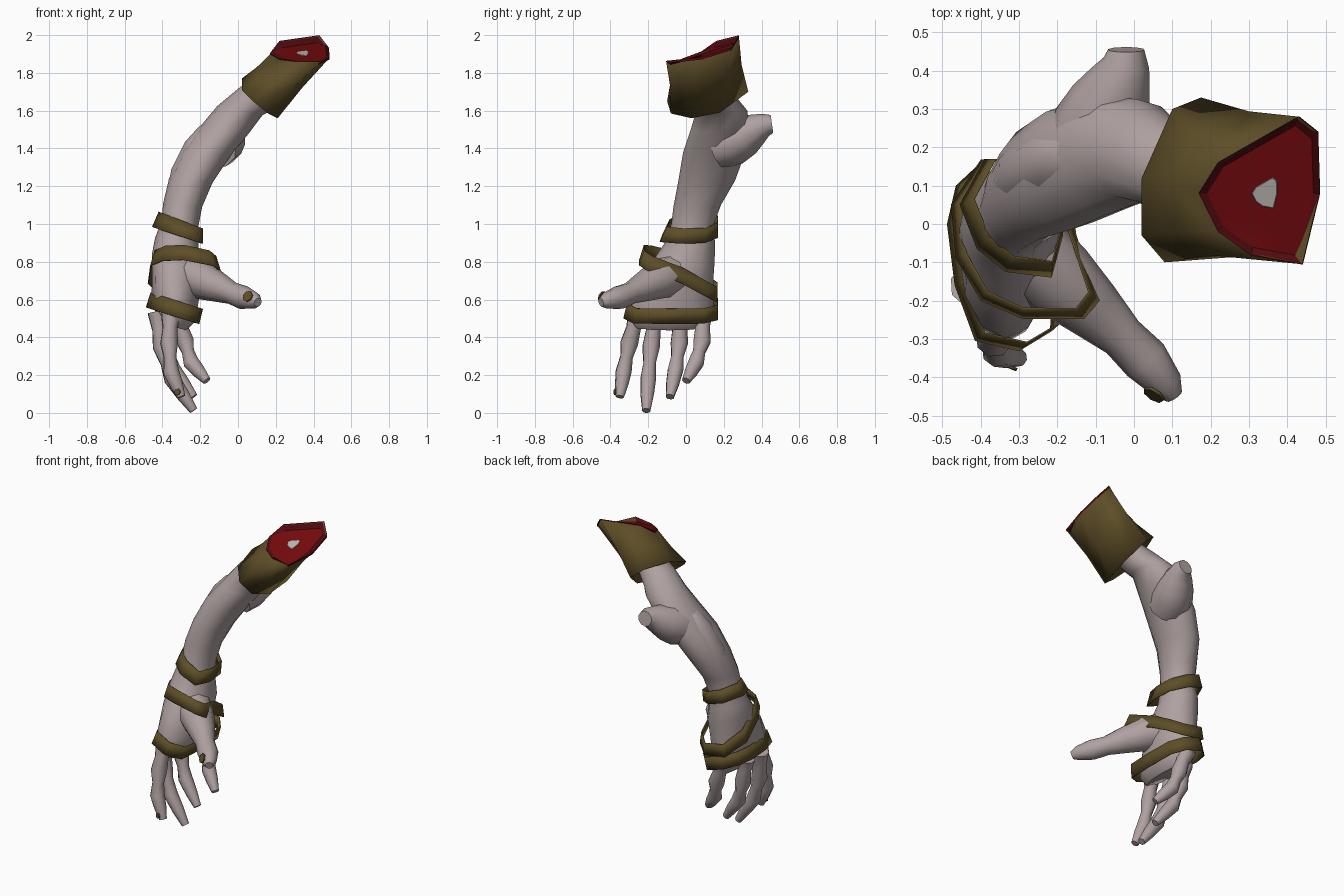
import bpy, bmesh, math
from mathutils import Vector

if "Cube" in bpy.data.objects:
    bpy.data.objects.remove(bpy.data.objects["Cube"])


def material(name, rgb):
    m = bpy.data.materials.new(name)
    m.diffuse_color = (*rgb, 1)
    m.use_nodes = True
    m.node_tree.nodes["Principled BSDF"].inputs["Base Color"].default_value = m.diffuse_color
    return m


SKIN = material("pale_skin", (0.43, 0.355, 0.355))
CLOTH = material("olive_cloth", (0.112, 0.077, 0.021))
FLESH = material("red_flesh", (0.175, 0.003, 0.004))
RIM = material("dark_red_rim", (0.085, 0.003, 0.005))
BONE = material("bone", (0.50, 0.47, 0.46))


def loft(name, rings, mats, caps=True, closed=True, angle=55):
    """Skin a list of equal-length rings; one material per span if several."""
    bm = bmesh.new()
    rows = [[bm.verts.new(p) for p in r] for r in rings]
    n = len(rows[0])
    for k in range(len(rows) - 1):
        for i in range(n):
            j = (i + 1) % n
            f = bm.faces.new((rows[k][i], rows[k][j], rows[k + 1][j], rows[k + 1][i]))
            f.material_index = min(k, len(mats) - 1)
    if caps:
        if closed:
            bm.faces.new(rows[0])
        bm.faces.new(rows[-1]).material_index = len(mats) - 1
    bmesh.ops.recalc_face_normals(bm, faces=bm.faces)
    me = bpy.data.meshes.new(name)
    bm.to_mesh(me)
    bm.free()
    for m in mats:
        me.materials.append(m)
    ob = bpy.data.objects.new(name, me)
    bpy.context.collection.objects.link(ob)
    bpy.ops.object.select_all(action='DESELECT')
    bpy.context.view_layer.objects.active = ob
    ob.select_set(True)
    bpy.ops.object.shade_smooth_by_angle(angle=math.radians(angle))
    return ob


def ellipse(cx, cy, z, rx, ry, tilt=0, n=12):
    """Level ring, lowered toward +x by tilt."""
    pts = []
    for i in range(n):
        a = 2 * math.pi * i / n
        dx = rx * math.cos(a)
        pts.append((cx + dx, cy + ry * math.sin(a), z - tilt * dx))
    return pts


def tube(name, path, mat=SKIN, n=8):
    """Round tube through (x, y, z, radius) points."""
    ps = [Vector(p[:3]) for p in path]
    side, rings = Vector((0.3, 1, 0.2)), []
    for k, p in enumerate(ps):
        d = (ps[min(k + 1, len(ps) - 1)] - ps[max(k - 1, 0)]).normalized()
        u = side - d * side.dot(d)
        if u.length < 0.3:
            u = d.orthogonal()
        u.normalize()
        side, v, r = u, d.cross(u), path[k][3]
        rings.append([p + r * (math.cos(t) * u + math.sin(t) * v)
                      for t in (2 * math.pi * i / n for i in range(n))])
    return loft(name, rings, [mat])


def thicken(ob, t):
    m = ob.modifiers.new("thickness", 'SOLIDIFY')
    m.thickness, m.offset = t, -1


def scaled(ring, s, dz=0):
    c = sum((Vector(p) for p in ring), Vector()) / len(ring)
    return [c + (Vector(p) - c) * s + Vector((0, 0, dz)) for p in ring]


# Palm, forearm and upper arm in one skin
loft("arm", [ellipse(*r) for r in (
    (-.335, -.085, .455, .06, .19, .3), (-.335, -.085, .51, .105, .225, .3),
    (-.335, -.075, .60, .122, .222, .3), (-.325, -.05, .71, .13, .195, .3),
    (-.32, -.01, .81, .135, .162, .25), (-.325, .02, .90, .115, .133, .2),
    (-.308, .035, 1.0, .097, .113, .2), (-.293, .06, 1.1, .103, .125, .1),
    (-.25, .11, 1.23, .115, .15, .1), (-.165, .15, 1.38, .13, .165, .1),
    (-.07, .18, 1.5, .128, .155, .15), (.01, .19, 1.6, .12, .135, .2),
    (.09, .15, 1.66, .08, .115, .8), (.18, .12, 1.73, .07, .09, .8))], [SKIN])

# Elbow point and forearm muscle
tube("elbow", [(-.12, .17, 1.41, .12), (-.09, .25, 1.435, .125), (-.06, .315, 1.47, .11),
               (-.035, .375, 1.505, .083), (-.02, .42, 1.525, .062), (-.02, .455, 1.53, .048)], n=10)
tube("forearm_muscle", [(-.115, .19, 1.53, .03), (-.145, .18, 1.48, .072),
                        (-.195, .165, 1.39, .097), (-.265, .13, 1.25, .098),
                        (-.31, .08, 1.10, .08), (-.32, .05, 1.0, .06)], n=10)

# Thumb
tube("thumb", [(-.30, -.045, .74, .11), (-.20, -.14, .705, .105), (-.11, -.22, .668, .082),
               (-.03, -.295, .633, .059), (.03, -.355, .61, .063),
               (.085, -.42, .595, .045), (.105, -.45, .585, .024)], n=10)


def finger(name, pts):
    """Four joints with slimmer bones between them."""
    path = []
    for k, r in enumerate((.056, .049, .044, .023)):
        p = Vector(pts[k])
        if k:
            q = Vector(pts[k - 1])
            path.append((*q.lerp(p, .5), (.041, .035, .037)[k - 1]))
        path.append((*p, r))
    return tube(name, path)


# Fingers
finger("index_finger", [(-.355, -.255, .53), (-.365, -.30, .37), (-.355, -.33, .22), (-.30, -.35, .085)])
finger("middle_finger", [(-.425, -.16, .53), (-.405, -.185, .35), (-.35, -.20, .18), (-.235, -.21, .012)])
finger("ring_finger", [(-.415, -.03, .53), (-.39, -.035, .37), (-.345, -.055, .23), (-.235, -.085, .085)])
finger("little_finger", [(-.33, .09, .53), (-.28, .085, .38), (-.25, .055, .27), (-.165, .0, .17)])


def nail(name, at, normal, out, r):
    """Thin plate held off the finger axis along its normal."""
    d = Vector(normal).normalized()
    c = Vector(at) + d * out
    tube(name, [(*(c - d * .004), r), (*(c + d * .004), r)], CLOTH, 7)


# Nails
nail("thumb_nail", (.075, -.408, .598), (-.45, -.72, .36), .048, .030)
nail("index_nail", (-.31, -.348, .11), (-.4, -.9, .05), .028, .018)


def wrap(name, ring, h, left, right, front):
    """Cloth band whose upper edge is moved in by an amount for each side."""
    xs, ys = [p[0] for p in ring], [p[1] for p in ring]
    low, top = [], []
    for x, y, z in ring:
        u = (x - min(xs)) / (max(xs) - min(xs))
        v = (y - min(ys)) / (max(ys) - min(ys))
        low.append((x, y, z - h / 2))
        top.append((x + left + (right - left) * u, y + front * (1 - v), z + h / 2))
    thicken(loft(name, [low, top], [CLOTH], caps=False, angle=30), .005)


# Cloth wraps
wrap("wrist_wrap", [(x, y, .875 - .33 * x) for x, y in (
    (-.455, .05), (-.41, -.065), (-.335, -.125), (-.215, -.14), (-.185, -.03),
    (-.195, .10), (-.28, .17), (-.39, .17))], .08, .035, 0, .04)
wrap("hand_wrap", [
    (-.465, -.09, .82), (-.40, -.20, .845), (-.29, -.248, .85), (-.13, -.248, .82),
    (-.09, -.20, .79), (-.15, -.03, .73), (-.17, .10, .66), (-.25, .168, .625),
    (-.40, .168, .65), (-.478, .05, .725)], .08, .025, -.025, .025)
wrap("knuckle_wrap", [(x, y, .447 - .31 * x) for x, y in (
    (-.488, .0), (-.468, -.16), (-.415, -.305), (-.30, -.332), (-.215, -.28),
    (-.205, -.10), (-.21, .09), (-.27, .168), (-.39, .17), (-.465, .10))], .08, .025, .02, .02)

# Sleeve
low = [(.02, .12, 1.77), (.02, -.03, 1.71), (.08, -.10, 1.65), (.16, -.08, 1.585),
       (.21, .03, 1.56), (.23, .18, 1.59), (.175, .33, 1.70), (.10, .30, 1.76)]
high = [(.17, .08, 1.90), (.22, -.02, 1.87), (.305, -.08, 1.86), (.44, -.105, 1.86),
        (.485, .08, 1.88), (.48, .24, 1.93), (.43, .28, 1.995), (.22, .16, 1.965)]
mid = scaled([Vector(a).lerp(Vector(b), .5) for a, b in zip(low, high)], .95)
thicken(loft("sleeve", [low, mid, high], [CLOTH], caps=False, angle=85), .004)


def cut_ring(s):
    """Ring of the sleeve mouth flattened onto the cutting plane."""
    return [(p.x, p.y, 1.904 + .34 * (p.y - .08) - .06 * (p.x - .34)) for p in scaled(high, s)]


# Cut end with dark rim, flesh and bone
loft("cut_end", [scaled(high, .99, -.01), scaled(high, 1.006, .004), cut_ring(.88), cut_ring(.21),
                 scaled(cut_ring(.20), 1, .002)], [RIM, RIM, FLESH, BONE], closed=False, angle=20)
